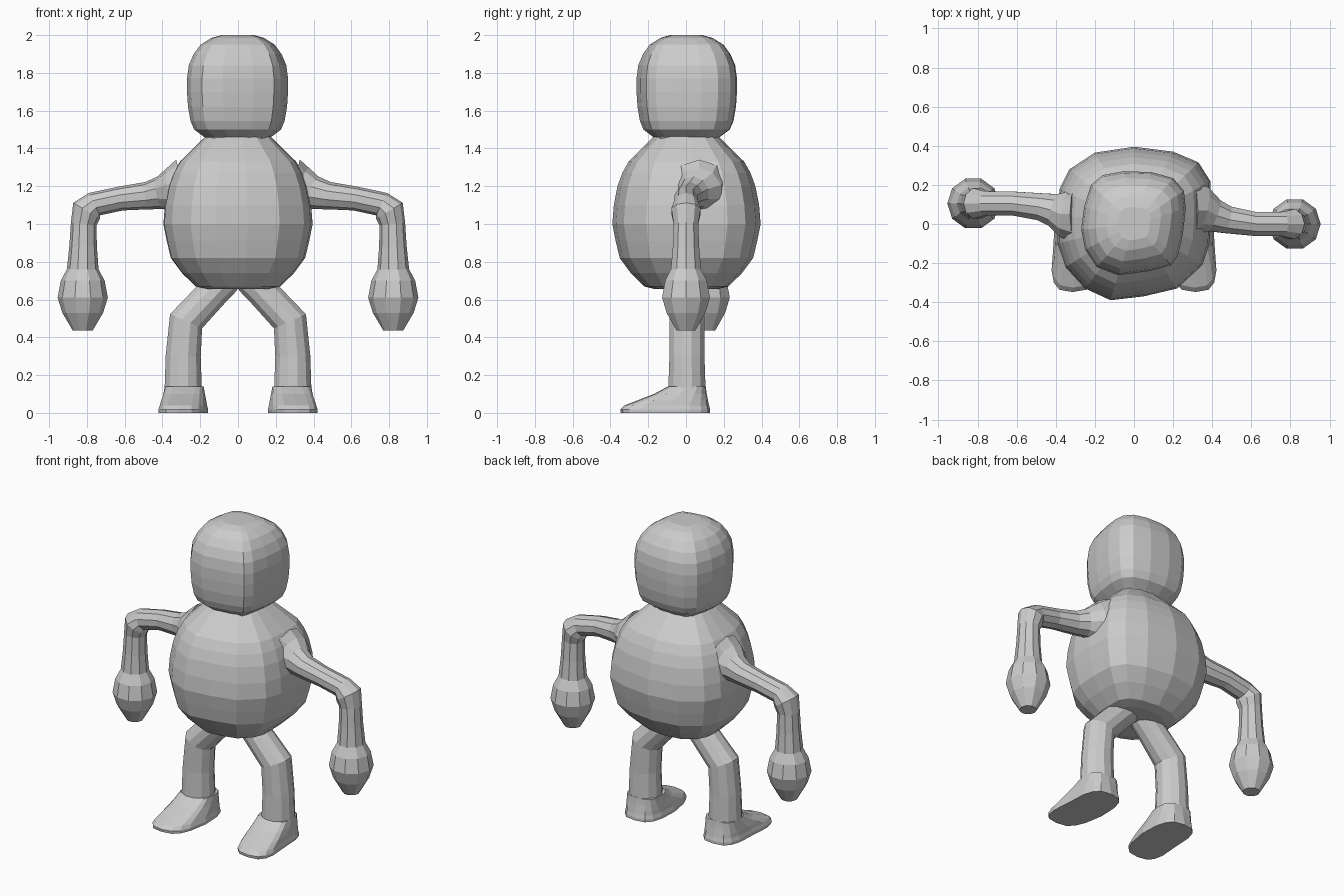
import bpy, bmesh, math
from mathutils import Vector

if "Cube" in bpy.data.objects:
    bpy.data.objects.remove(bpy.data.objects["Cube"])

grey = bpy.data.materials.new("plain_grey")
grey.diffuse_color = (0.6, 0.6, 0.6, 1)
grey.use_nodes = True
grey.node_tree.nodes["Principled BSDF"].inputs["Base Color"].default_value = grey.diffuse_color


def loft(name, rings):
    """Skin a closed solid through a list of equal-sized point rings."""
    bm = bmesh.new()
    vr = [[bm.verts.new(p) for p in r] for r in rings]
    for a, b in zip(vr, vr[1:]):
        n = len(a)
        for i in range(n):
            j = (i + 1) % n
            bm.faces.new((a[i], a[j], b[j], b[i]))
    bm.faces.new(vr[0])
    bm.faces.new(vr[-1])
    bmesh.ops.recalc_face_normals(bm, faces=bm.faces)
    me = bpy.data.meshes.new(name)
    bm.to_mesh(me)
    bm.free()
    me.materials.append(grey)
    ob = bpy.data.objects.new(name, me)
    bpy.context.collection.objects.link(ob)
    return ob


def stack(outline, profile):
    """Scale one plan outline up a profile of (height, scale)."""
    return [[(x * s, y * s, z) for x, y in outline] for z, s in profile]


def tube(path, sides=10):
    """Rings along a path of (x, y, z, radius), mitred at the bends."""
    pts = [Vector(p[:3]) for p in path]
    rings = []
    for i, p in enumerate(pts):
        d0 = (p - pts[max(i - 1, 0)]).normalized()
        d1 = (pts[min(i + 1, len(pts) - 1)] - p).normalized()
        t = (d0 + d1).normalized()
        v = t.cross(Vector((0, 1, 0))).normalized()
        u = v.cross(t)
        r = path[i][3]
        ring = []
        for k in range(sides):
            a = 2 * math.pi * (k + 0.5) / sides
            ring.append(p + u * (r * math.cos(a)) + v * (r * math.sin(a)))
        rings.append(ring)
    return rings


# Torso: lopsided rounded plan swept through an egg profile
torso_plan = [(0, .395), (.2, .37), (.33, .315), (.39, .22), (.395, .05), (.385, -.1),
              (.35, -.21), (.22, -.33), (.05, -.37), (-.12, -.39), (-.25, -.33),
              (-.35, -.22), (-.39, -.1), (-.395, .05), (-.38, .18), (-.33, .28), (-.2, .365)]
loft("torso", stack(torso_plan, [(.655, .42), (.67, .57), (.74, .75), (.82, .9), (.91, .955),
                                 (1.0, 1), (1.1, .98), (1.2, .93), (1.27, .865),
                                 (1.33, .78), (1.4, .6), (1.465, .43)]))

# Head: squarish rounded block with a shallow flat crown
head_plan = [(-.05, .27), (.09, .265), (.2, .235), (.255, .17), (.265, .08), (.25, -.05),
             (.225, -.16), (.19, -.21), (.08, -.24), (-.08, -.262), (-.19, -.22),
             (-.25, -.13), (-.27, -.03), (-.255, .09), (-.22, .2), (-.16, .25)]
loft("head", stack(head_plan, [(1.44, .62), (1.46, .66), (1.5, .86), (1.545, .93), (1.62, .98),
                               (1.7, 1), (1.77, 1), (1.84, .965), (1.9, .87), (1.95, .73),
                               (1.985, .52), (2.0, .32)]))

for side, s, hand_y in (("right", 1, 0.0), ("left", -1, 0.105)):
    h = hand_y
    # Arm and hand in one sweep: flared shoulder, bent elbow, bulbous fist
    sh = .07 if s > 0 else .05
    path = [(.29, sh, 1.19, .155), (.35, sh, 1.175, .125), (.41, sh * .6 + h * .4, 1.165, .088),
            (.48, sh * .3 + h * .7, 1.15, .073), (.62, h, 1.135, .064), (.76, h, 1.105, .066),
            (.802, h, 1.07, .082), (.817, h, 1.0, .068), (.82, h, .88, .073),
            (.822, h, .76, .084), (.822, h, .7, .116), (.822, h, .61, .133),
            (.822, h, .53, .108), (.822, h, .435, .052)]
    loft(side + "_arm", tube([(s * x, y, z, r) for x, y, z, r in path]))

    # Leg: splayed thigh turning vertical at the knee
    leg = [(.06, .005, .71, .085), (.13, .005, .64, .087), (.275, .005, .485, .096),
           (.29, .005, .3, .096), (.29, .005, .13, .102)]
    loft(side + "_leg", tube([(s * x, y, z, r) for x, y, z, r in leg], 12))

    # Foot: rounded plan stretching forward into a low toe
    rings = []
    for z, half, front, back in ((.14, .103, -.095, .105), (.1, .11, -.17, .11),
                                 (.065, .117, -.26, .117), (.04, .121, -.325, .122),
                                 (.018, .127, -.348, .128), (0, .127, -.345, .128)):
        ring = []
        for k in range(16):
            a = 2 * math.pi * k / 16
            c, q = math.cos(a), math.sin(a)
            px = math.copysign(abs(c) ** .65, c) * half
            py = math.copysign(abs(q) ** .65, q)
            toe = max(0, -py) * max(0, -front - .1) * .12
            y = (front + back) / 2 + py * (back - front) / 2
            ring.append((s * (.285 + px + toe), y, z))
        rings.append(ring)
    loft(side + "_foot", rings)
